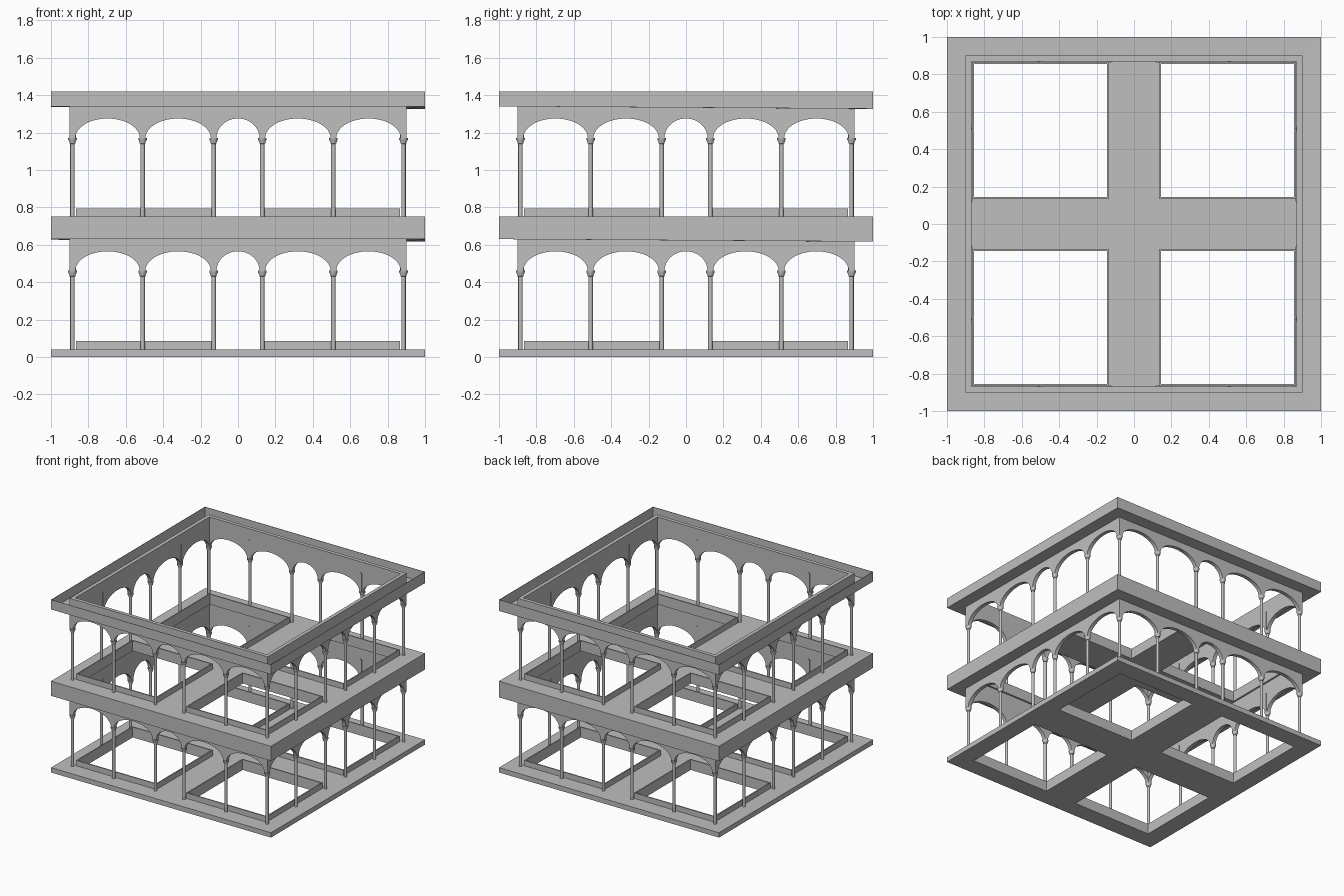
import bpy, bmesh, math
from mathutils import Matrix

cube = bpy.data.objects.get("Cube")
if cube:
    bpy.data.objects.remove(cube, do_unlink=True)

stone = bpy.data.materials.new("grey_stone")
stone.use_nodes = True
GREY = (0.52, 0.52, 0.52, 1)
stone.diffuse_color = GREY
stone.node_tree.nodes["Principled BSDF"].inputs["Base Color"].default_value = GREY

STOREY = 0.71                      # floor to floor height
FLOOR, CURB, SPRING, ARCH = 0.04, 0.085, 0.46, 0.105
OUT, INN, MID = 0.9, 0.87, 0.885   # wall faces and column line
HOLE_IN, HOLE_OUT, RIM = 0.144, 0.856, 0.01
COLUMNS = (-MID, -0.51, -0.13, 0.13, 0.51)


def finish(bm, name, z=0, smooth=False):
    bmesh.ops.recalc_face_normals(bm, faces=bm.faces)
    mesh = bpy.data.meshes.new(name)
    bm.to_mesh(mesh)
    bm.free()
    mesh.materials.append(stone)
    ob = bpy.data.objects.new(name, mesh)
    ob.location.z = z
    bpy.context.collection.objects.link(ob)
    if smooth:
        bpy.ops.object.select_all(action='DESELECT')
        ob.select_set(True)
        bpy.context.view_layer.objects.active = ob
        bpy.ops.object.shade_smooth_by_angle(angle=math.radians(35))
    return ob


def extrude(bm, faces, vec):
    res = bmesh.ops.extrude_face_region(bm, geom=faces)
    verts = [v for v in res["geom"] if isinstance(v, bmesh.types.BMVert)]
    bmesh.ops.translate(bm, verts=verts, vec=vec)


def pierced_plate(bm, xs, ys, is_hole, z0, z1):
    """Plate made of grid cells, with some cells left open."""
    grid = [[bm.verts.new((x, y, z0)) for y in ys] for x in xs]
    faces = []
    for i in range(len(xs) - 1):
        for j in range(len(ys) - 1):
            if not is_hole(i, j):
                faces.append(bm.faces.new((grid[i][j], grid[i + 1][j],
                                           grid[i + 1][j + 1], grid[i][j + 1])))
    extrude(bm, faces, (0, 0, z1 - z0))
    loose = [v for v in bm.verts if not v.link_faces]
    bmesh.ops.delete(bm, geom=loose, context='VERTS')


def build_floor(name, z):
    bm = bmesh.new()
    cuts = (-1, -HOLE_OUT, -HOLE_IN, HOLE_IN, HOLE_OUT, 1)
    pierced_plate(bm, cuts, cuts, lambda i, j: i in (1, 3) and j in (1, 3), 0, FLOOR)
    finish(bm, name, z)


def build_curbs(name, z):
    bm = bmesh.new()
    spans = [(HOLE_IN - RIM, HOLE_IN, HOLE_OUT, HOLE_OUT + RIM)]
    spans.append(tuple(-v for v in reversed(spans[0])))
    for xs in spans:
        for ys in spans:
            pierced_plate(bm, xs, ys, lambda i, j: i == 1 and j == 1, FLOOR, CURB)
    finish(bm, name, z)


def four_sides(bm):
    """Repeat the front side around the other three."""
    base = list(bm.verts) + list(bm.edges) + list(bm.faces)
    for k in range(1, 4):
        copy = bmesh.ops.duplicate(bm, geom=base)["geom"]
        verts = [v for v in copy if isinstance(v, bmesh.types.BMVert)]
        bmesh.ops.rotate(bm, verts=verts, matrix=Matrix.Rotation(k * math.pi / 2, 3, 'Z'))


def build_arcade(name, z):
    bm = bmesh.new()
    outline = [(-OUT, FLOOR + 0.67), (-OUT, SPRING)]
    line = COLUMNS + (MID,)
    for a, b in zip(line, line[1:]):
        mid, rx = (a + b) / 2, (b - a) / 2 - 0.015
        for s in range(25):
            t = math.pi * (1 - s / 24)
            outline.append((mid + rx * math.cos(t), SPRING + ARCH * math.sin(t)))
    outline.append((INN, FLOOR + 0.67))
    face = bm.faces.new([bm.verts.new((x, -OUT, h)) for x, h in outline])
    extrude(bm, [face], (0, OUT - INN, 0))
    four_sides(bm)
    finish(bm, name, z, True)


def build_columns(name, z):
    bm = bmesh.new()
    profile = ((0.012, FLOOR), (0.012, 0.43), (0.016, 0.432), (0.016, 0.44),
               (0.023, 0.452), (0.023, SPRING + 0.002))
    sides = 16
    for x in COLUMNS:
        rings = [[bm.verts.new((x + r * math.cos(2 * math.pi * s / sides),
                                -MID + r * math.sin(2 * math.pi * s / sides), h))
                  for s in range(sides)] for r, h in profile]
        for lo, hi in zip(rings, rings[1:]):
            for s in range(sides):
                n = (s + 1) % sides
                bm.faces.new((lo[s], lo[n], hi[n], hi[s]))
        bm.faces.new(rings[0])
        bm.faces.new(rings[-1])
    four_sides(bm)
    finish(bm, name, z, True)


def build_strips(name, z):
    # slim strips on the inner wall above the columns
    bm = bmesh.new()
    for x in (-0.51, 0.51):
        place = Matrix.Translation((x, -INN, 0.54)) @ Matrix.Diagonal((0.012, 0.008, 0.16, 1))
        bmesh.ops.create_cube(bm, size=1, matrix=place)
    four_sides(bm)
    finish(bm, name, z)


def build_eave(name, z):
    # open gutter: thin fascia and a soffit that dips slightly at one corner
    bm = bmesh.new()
    corners = ((-1, -1, 0.63), (1, -1, 0.63), (1, 1, 0.617), (-1, 1, 0.627))
    skin = 0.003
    rings = []
    for x, y, low in corners:
        rings.append([bm.verts.new((x * r, y * r, h)) for r, h in (
            (1, 0.71), (1, low), (OUT, low), (OUT, low + skin),
            (1 - skin, low + skin), (1 - skin, 0.71))])
    for k in range(4):
        a, b = rings[k], rings[(k + 1) % 4]
        for s in range(6):
            n = (s + 1) % 6
            bm.faces.new((a[s], b[s], b[n], a[n]))
    finish(bm, name, z)


# Two identical storeys
for level, label in enumerate(("lower", "upper")):
    z = level * STOREY
    build_floor(label + "_floor", z)
    build_curbs(label + "_opening_curbs", z)
    build_columns(label + "_columns", z)
    build_arcade(label + "_arcade_walls", z)
    build_strips(label + "_wall_strips", z)
    build_eave(label + "_eave", z)
